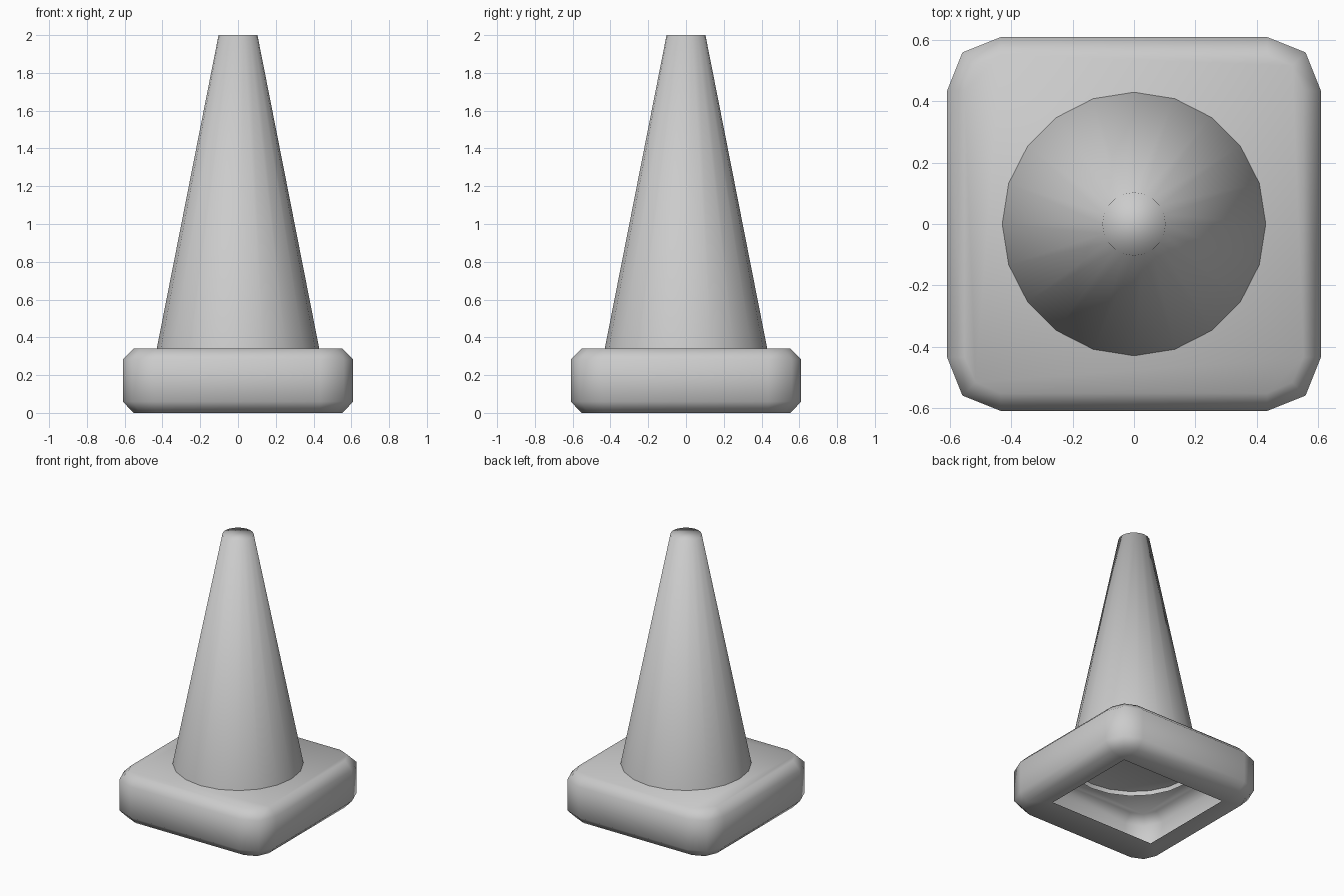
import bpy, bmesh, math

if "Cube" in bpy.data.objects:
    bpy.data.objects.remove(bpy.data.objects["Cube"])


def finish(name, bm, angle):
    bm.normal_update()
    mesh = bpy.data.meshes.new(name)
    bm.to_mesh(mesh)
    bm.free()
    obj = bpy.data.objects.new(name, mesh)
    bpy.context.collection.objects.link(obj)
    bpy.ops.object.select_all(action='DESELECT')
    obj.select_set(True)
    bpy.context.view_layer.objects.active = obj
    bpy.ops.object.shade_smooth_by_angle(angle=math.radians(angle))
    return obj


def bridge(bm, lower, upper):
    n = len(lower)
    for i in range(n):
        j = (i + 1) % n
        bm.faces.new((lower[i], lower[j], upper[j], upper[i]))


def base_ring(bm, inset, z):
    # rounded square, three points per corner, turned around four quadrants
    m = 0.56 - 0.76 * inset
    corner = [(0.61 - inset, 0.435), (m, m), (0.435, 0.61 - inset)]
    ring = []
    for _ in range(4):
        ring += [bm.verts.new((x, y, z)) for x, y in corner]
        corner = [(-y, x) for x, y in corner]
    return ring


# Hollow rounded base
bm = bmesh.new()
rings = [base_ring(bm, d, z) for d, z in
         [(0.057, 0), (0, 0.06), (0, 0.283), (0.057, 0.34)]]
for a, b in zip(rings, rings[1:]):
    bridge(bm, a, b)
bm.faces.new(rings[-1])

# Underside with a rectangular opening
hole = [bm.verts.new((x, y, 0)) for x, y in
        [(0.42, 0.40), (-0.42, 0.40), (-0.42, -0.33), (0.42, -0.33)]]
low = rings[0]
for k in range(4):
    a, b, c = low[3 * k:3 * k + 3]
    h, h2, d = hole[k], hole[(k + 1) % 4], low[(3 * k + 3) % 12]
    bm.faces.new((b, a, h))
    bm.faces.new((c, b, h))
    bm.faces.new((d, c, h, h2))
finish("base", bm, 60)

# Tapered cone, open below and poking slightly through the base top
bm = bmesh.new()
SIDES = 20
cone_rings = []
for r, z in [(0.436, 0.31), (0.103, 2.0)]:
    cone_rings.append([bm.verts.new((r * math.cos(math.tau * i / SIDES),
                                     r * math.sin(math.tau * i / SIDES), z))
                       for i in range(SIDES)])
bridge(bm, *cone_rings)
bm.faces.new(cone_rings[1])
finish("cone", bm, 85)
